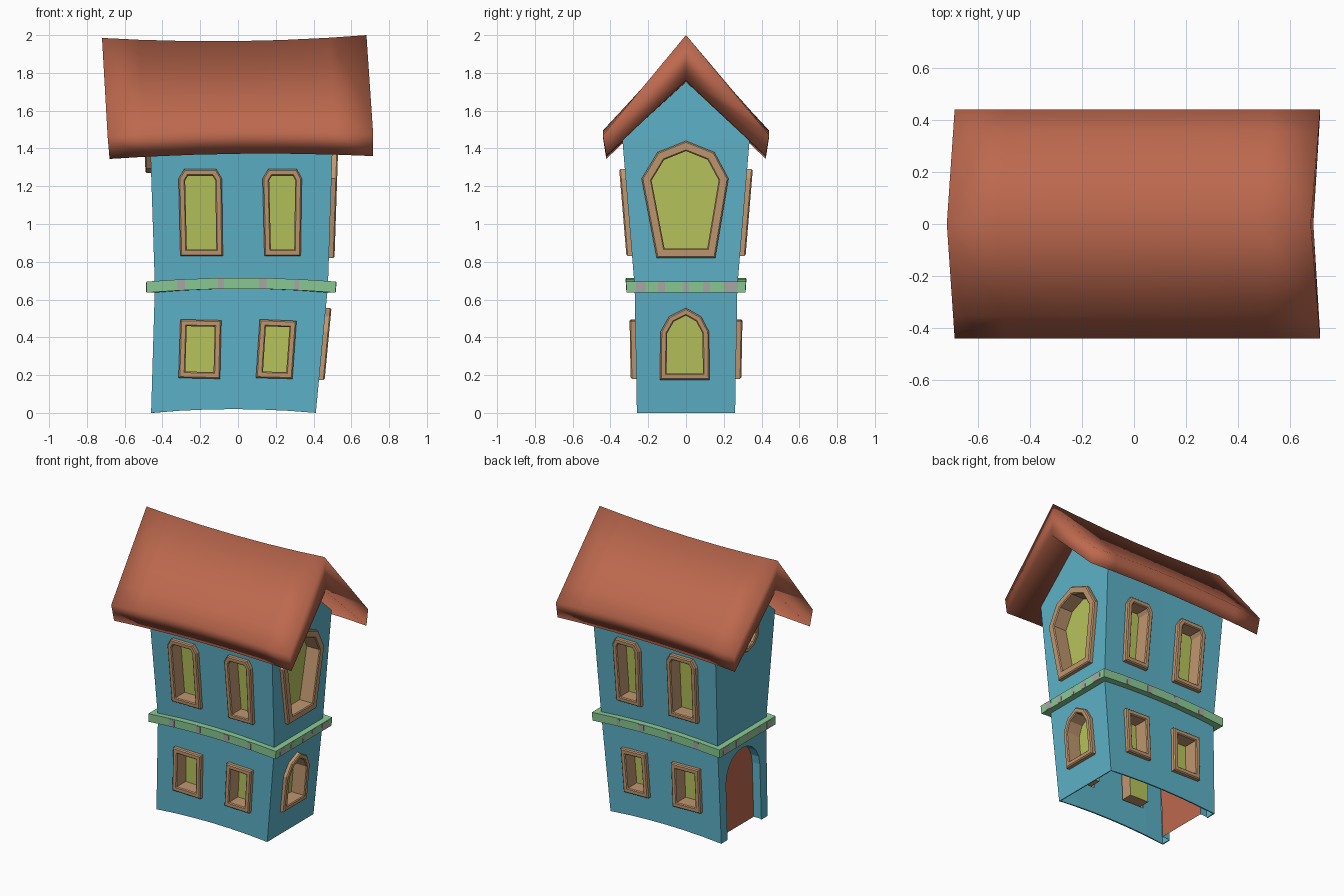
import bpy, bmesh, math
from mathutils import Vector

if "Cube" in bpy.data.objects:
    bpy.data.objects.remove(bpy.data.objects["Cube"])


def material(name, rgb):
    m = bpy.data.materials.new(name)
    m.diffuse_color = (*rgb, 1)
    m.use_nodes = True
    m.node_tree.nodes["Principled BSDF"].inputs["Base Color"].default_value = m.diffuse_color
    return m


BLUE = material("wall_blue", (0.11, 0.45, 0.58))
RED = material("roof_red", (0.51, 0.14, 0.076))
TAN = material("frame_tan", (0.53, 0.31, 0.16))
LIME = material("pane_lime", (0.48, 0.56, 0.107))
GREEN = material("band_green", (0.26, 0.60, 0.30))
PINK = material("tile_pink", (0.42, 0.40, 0.40))


def make(name, bm, *mats):
    me = bpy.data.meshes.new(name)
    bm.to_mesh(me)
    bm.free()
    ob = bpy.data.objects.new(name, me)
    bpy.context.collection.objects.link(ob)
    for m in mats:
        me.materials.append(m)
    return ob


# Wall positions by height: the crooked silhouette of the house
def curve(*pts):
    def f(z):
        for (a, va), (b, vb) in zip(pts, pts[1:]):
            if z <= b or b == pts[-1][0]:
                return va + (vb - va) * (z - a) / (b - a)
    return f


half_y = curve((0, .26), (.67, .272), (1.45, .337))
left_x = curve((0, -.46), (.67, -.44), (1.45, -.466))
right_x = curve((0, .412), (.67, .476), (1.45, .502))
bow = lambda s: .02 * (1 - s * s)
STEPS = [-1, -.67, -.33, 0, .33, .67, 1]


def ring(z, d=0):
    """Loop round the house at height z, d outside the walls."""
    a, b, y = left_x(z) - d, right_x(z) + d, half_y(z) + d
    row = [(a + (b - a) * (s + 1) / 2, z + bow(s)) for s in STEPS]
    return [(x, -y, h) for x, h in row] + [(x, y, h) for x, h in reversed(row)]


def loft(bm, loops, cyclic=False):
    rows = [[bm.verts.new(p) for p in lp] for lp in loops]
    pairs = list(zip(rows, rows[1:])) + ([(rows[-1], rows[0])] if cyclic else [])
    for r, q in pairs:
        for i in range(len(r)):
            j = (i + 1) % len(r)
            bm.faces.new((r[i], r[j], q[j], q[i]))
    return rows


# Map (u, z, distance out of the wall) to space for each side
SIDES = {
    "front": lambda u, z, d: Vector((u, -half_y(z) - d, z)),
    "back": lambda u, z, d: Vector((u, half_y(z) + d, z)),
    "right": lambda u, z, d: Vector((right_x(z) + d, u, z)),
    "left": lambda u, z, d: Vector((left_x(z) - d, u, z)),
}


def inset(pts, w):
    """Offset a counter-clockwise outline inward with mitred corners."""
    out = []
    for i, p in enumerate(pts):
        p = Vector(p)
        e = (p - Vector(pts[i - 1])).normalized()
        f = (Vector(pts[(i + 1) % len(pts)]) - p).normalized()
        n, m = Vector((-e.y, e.x)), Vector((-f.y, f.x))
        out.append(p + (n + m) * (w / (1 + n.dot(m))))
    return out


def fitting(name, side, pts, profile, mat, pane, sill=True):
    """Sweep a profile of (inset, distance) round an outline, close with a pane."""
    bm = bmesh.new()
    place = SIDES[side]
    rows = loft(bm, [[place(q[0], q[1], d) for q in inset(pts, w)] for w, d in profile])
    end = bm.faces.new(rows[-1])
    end.material_index = 1
    if not sill:
        bm.faces.remove(bm.faces.get((rows[0][0], rows[0][1], rows[1][1], rows[1][0])))
    end.normal_update()
    if side in ("back", "left"):
        bmesh.ops.reverse_faces(bm, faces=bm.faces)
    return make(name, bm, mat, pane)


cutters = []


def cut(side, pts, w):
    bm = bmesh.new()
    place = SIDES[side]
    rows = loft(bm, [[place(q[0], q[1], d) for q in inset(pts, w)] for d in (-.06, .05)])
    for r in rows:
        bm.faces.new(r)
    bmesh.ops.recalc_face_normals(bm, faces=bm.faces)
    ob = make("cutter", bm)
    ob.hide_render = True
    cutters.append(ob)


def window(name, side, pts, w=.035):
    prof = [(0, -.005), (0, .023), (.007, .03), (w - .006, .03), (w, .024), (w, -.075)]
    fitting(name, side, pts, prof, TAN, LIME)
    cut(side, pts, w - .012)


# Windows on the long sides
low_l = [(-.315, .185), (-.095, .18), (-.088, .49), (-.305, .495)]
low_r = [(.095, .185), (.288, .18), (.31, .487), (.115, .495)]
up_l = [(-.305, .83), (-.08, .83), (-.085, 1.24), (-.115, 1.29), (-.285, 1.29), (-.315, 1.24)]
up_r = [(.14, .83), (.332, .83), (.338, 1.24), (.312, 1.29), (.16, 1.29), (.13, 1.24)]
for side in ("front", "back"):
    for label, pts in (("lower_left", low_l), ("lower_right", low_r),
                       ("upper_left", up_l), ("upper_right", up_r)):
        window(f"window_{side}_{label}", side, pts)

# Windows on the gable ends
window("window_right_upper", "right", [(-.155, .82), (.155, .82), (.225, 1.24), (.15, 1.38),
                                       (0, 1.44), (-.15, 1.38), (-.235, 1.24)], .05)
window("window_right_lower", "right", [(-.138, .175), (.125, .175), (.122, .43), (.08, .51),
                                       (0, .555), (-.09, .51), (-.135, .43)])
window("window_left_round", "left", [(.13 * math.cos(i * math.tau / 10 + .314),
                                      1.4 + .13 * math.sin(i * math.tau / 10 + .314))
                                     for i in range(10)])

# Arched door in the left end
arch = [(.19 * math.cos(i * math.pi / 10), .39 + .19 * math.sin(i * math.pi / 10))
        for i in range(11)]
fitting("door", "left", [(-.19, .005), (.19, .005)] + arch, [(0, 0), (0, -.06)],
        BLUE, RED, sill=False)
cut("left", [(-.19, -.05), (.19, -.05)] + arch, 0)

# House walls: open shell with gables, thickened, then cut for the fittings
bm = bmesh.new()
rows = loft(bm, [ring(0), ring(.67), ring(1.45)])
top, n = rows[-1], len(STEPS)
ridge = [bm.verts.new((v.co.x, 0, 1.80)) for v in top[:n]]
back = top[n:][::-1]
for i in range(n - 1):
    bm.faces.new((top[i], top[i + 1], ridge[i + 1], ridge[i]))
    bm.faces.new((back[i + 1], back[i], ridge[i], ridge[i + 1]))
bm.faces.new((top[0], ridge[0], back[0]))
bm.faces.new((top[n - 1], back[n - 1], ridge[n - 1]))
walls = make("walls", bm, BLUE)
shell = walls.modifiers.new("thickness", "SOLIDIFY")
shell.thickness, shell.offset = .01, -1
for c in cutters:
    b = walls.modifiers.new("opening", "BOOLEAN")
    b.object, b.operation, b.solver = c, "DIFFERENCE", "EXACT"
deps = bpy.context.evaluated_depsgraph_get()
mesh = bpy.data.meshes.new_from_object(walls.evaluated_get(deps))
walls.modifiers.clear()
walls.data = mesh
for c in cutters:
    bpy.data.objects.remove(c)

# Band between the storeys, with small flush tiles
bm = bmesh.new()
loft(bm, [ring(.637, .043), ring(.695, .043), ring(.695, -.005), ring(.637, -.005)], True)
make("band", bm, GREEN)
for side in SIDES:
    long = side in ("front", "back")
    for k, (c, w) in enumerate([(-.3, .02), (-.09, .015), (.13, .02), (.31, .012)] if long else
                               [(-.24, .025), (-.13, .018), (0, .012), (.11, .018), (.24, .035)]):
        h = bow(c / .46) if long else 0
        fitting(f"band_tile_{side}_{k}", side,
                [(c - w, .64 + h), (c + w, .64 + h), (c + w, .692 + h), (c - w, .692 + h)],
                [(0, .04), (0, .045)], PINK, PINK)

# Sagging roof: chevron cross-sections lofted along x
def chevron(s):
    def at(a, b, y, z):
        return Vector((a + (b - a) * (s + 1) / 2, y, z))
    q = s * s
    peak = at(-.72, .68, 0, 1.968 + .0075 * s + .0245 * q)
    under = at(-.70, .69, 0, 1.742 + .005 * s + .013 * q)
    half = []
    for y in (-1, 1):
        eave = at(-.69, .716, .44 * y, 1.495 + .005 * s - .03 * q)
        low = at(-.68, .716, .422 * y, 1.372 + .0075 * s - .02 * q)
        half.append([peak.lerp(eave, .8), eave, low])
    return [peak] + half[0] + [under] + half[1][::-1]


bm = bmesh.new()
rows = loft(bm, [chevron(s) for s in (-1, -.72, -.36, 0, .36, .72, 1)])
bm.faces.new(rows[0])
bm.faces.new(rows[-1])
bmesh.ops.recalc_face_normals(bm, faces=bm.faces)
for f in bm.faces:
    f.smooth = True
make("roof", bm, RED)
